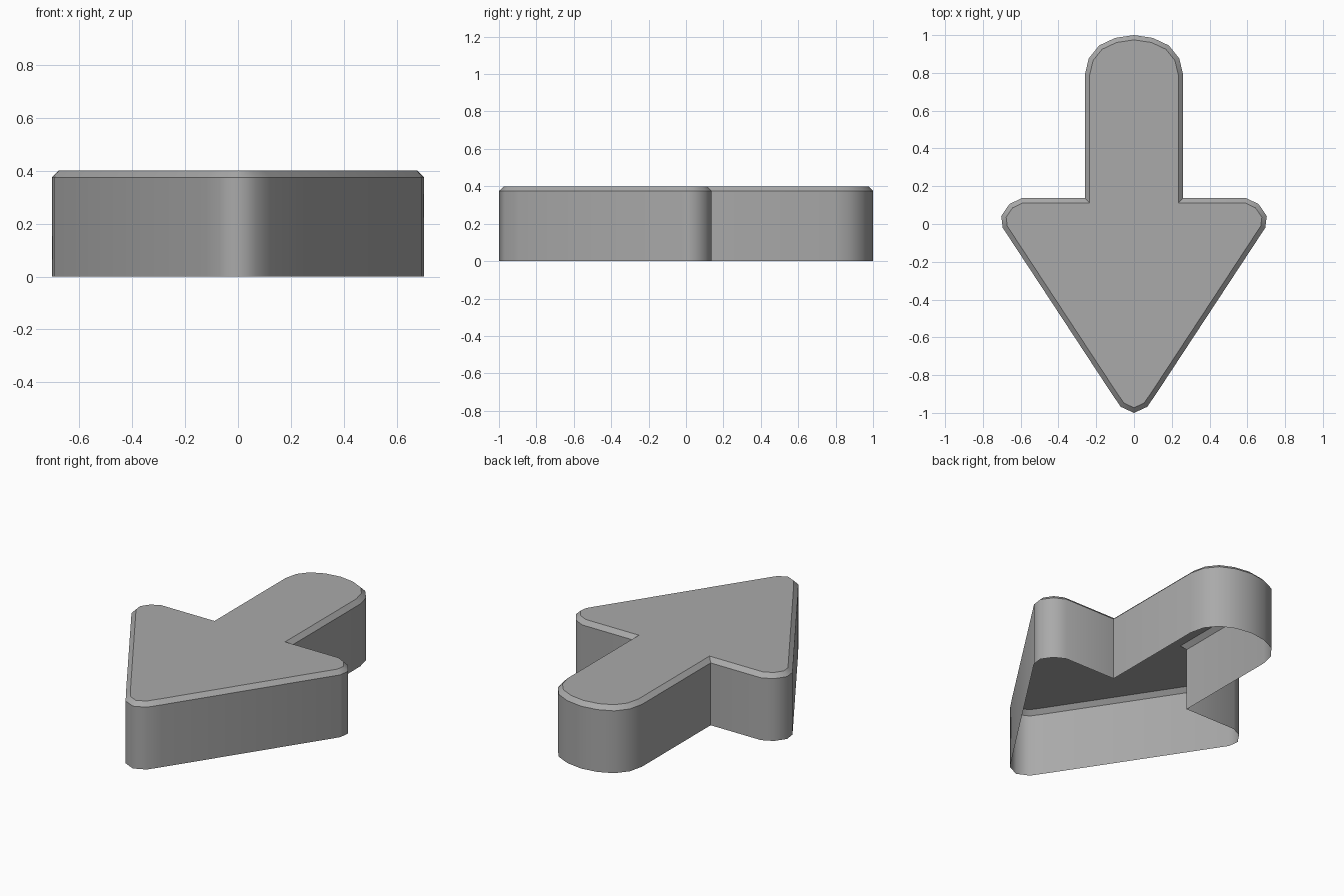
import bpy, bmesh, math
from mathutils import Vector

if "Cube" in bpy.data.objects:
    bpy.data.objects.remove(bpy.data.objects["Cube"])

HEIGHT, BEVEL = 0.40, 0.025

# Right half of the arrow outline, from the rounded tail to the tip
half = [(0, 1.0), (0.10, 0.985), (0.185, 0.945), (0.24, 0.876), (0.26, 0.79),
        (0.26, 0.137), (0.595, 0.137), (0.66, 0.105), (0.703, 0.042),
        (0.695, -0.02), (0.12, -0.895), (0.07, -0.968), (0, -1.0)]
outline = [Vector(p) for p in half]
outline += [Vector((-x, y)) for x, y in half[-2:0:-1]]
outline.reverse()  # counter-clockwise


def inset(points, d):
    """Move every side of a closed outline inwards by d."""
    result = []
    for i, p in enumerate(points):
        a = (p - points[i - 1]).normalized()
        b = (points[(i + 1) % len(points)] - p).normalized()
        na, nb = Vector((-a.y, a.x)), Vector((-b.y, b.x))
        result.append(p + (na + nb) * d / (1 + na.dot(nb)))
    return result


# Open-bottomed shell: wall, chamfer and flat top
bm = bmesh.new()
levels = [(outline, 0), (outline, HEIGHT - BEVEL), (inset(outline, BEVEL), HEIGHT)]
rings = [[bm.verts.new((p.x, p.y, z)) for p in pts] for pts, z in levels]
n = len(outline)
for low, high in zip(rings, rings[1:]):
    for i in range(n):
        j = (i + 1) % n
        bm.faces.new((low[i], low[j], high[j], high[i])).smooth = True
bm.faces.new(rings[-1])
bm.normal_update()

# Keep the rims and the inner corners sharp
for e in bm.edges:
    level = abs(e.verts[0].co.z - e.verts[1].co.z) < 1e-5
    corner = len(e.link_faces) == 2 and e.calc_face_angle() > math.radians(50)
    e.smooth = not (level or corner)

mesh = bpy.data.meshes.new("arrow_shell")
bm.to_mesh(mesh)
bm.free()
arrow = bpy.data.objects.new("arrow_shell", mesh)
bpy.context.collection.objects.link(arrow)

grey = bpy.data.materials.new("mid grey")
grey.diffuse_color = (0.40, 0.40, 0.40, 1)
grey.use_nodes = True
grey.node_tree.nodes["Principled BSDF"].inputs["Base Color"].default_value = grey.diffuse_color
mesh.materials.append(grey)
